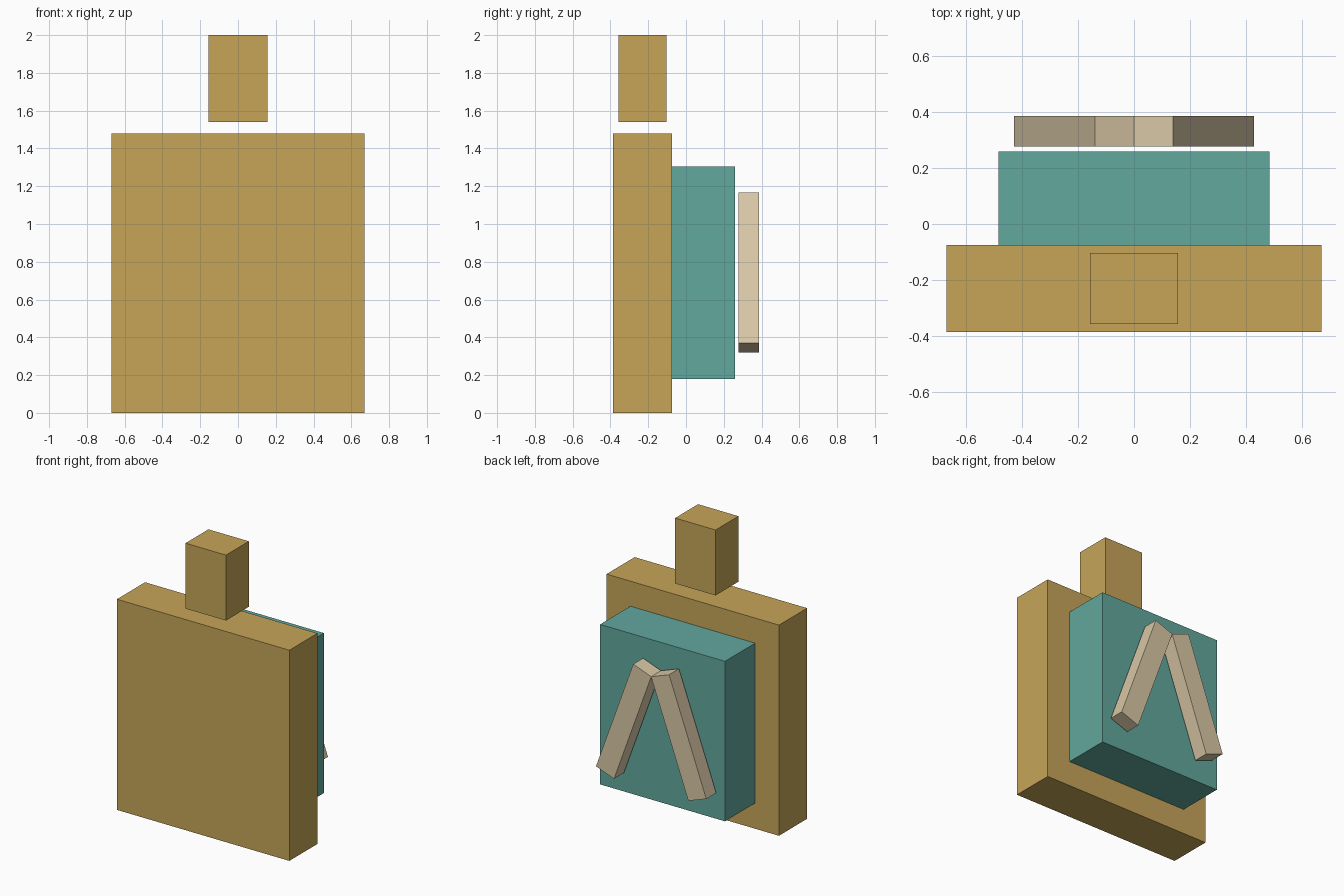
import bpy
from math import radians

default = bpy.data.objects.get("Cube")
if default:
    bpy.data.objects.remove(default, do_unlink=True)


def linear(c):
    c /= 255
    return c / 12.92 if c <= 0.04045 else ((c + 0.055) / 1.055) ** 2.4


def material(name, *rgb):
    color = (*[linear(c) for c in rgb], 1)
    mat = bpy.data.materials.new(name)
    mat.use_nodes = True
    mat.diffuse_color = color
    mat.node_tree.nodes["Principled BSDF"].inputs["Base Color"].default_value = color
    return mat


def box(name, mat, center, size, tilt=0):
    bpy.ops.mesh.primitive_cube_add(size=1, location=center)
    obj = bpy.context.object
    obj.name = name
    obj.scale = size
    obj.rotation_euler.y = radians(tilt)
    obj.data.materials.append(mat)
    return obj


ochre = material("ochre", 198, 165, 89)
teal = material("teal", 98, 168, 158)
cream = material("cream", 217, 200, 166)

# Main slab, floating block above it and the panel on its back
box("body", ochre, (0, -0.231, 0.74), (1.34, 0.312, 1.48))
box("head", ochre, (0, -0.231, 1.77), (0.314, 0.254, 0.46))
box("back_panel", teal, (0, 0.092, 0.742), (0.97, 0.336, 1.124))

# Two splayed bars meeting at the top, just behind the panel
for side, name in ((1, "left_bar"), (-1, "right_bar")):
    box(name, cream, (side * 0.214, 0.332, 0.743), (0.149, 0.11, 0.846), -20 * side)
